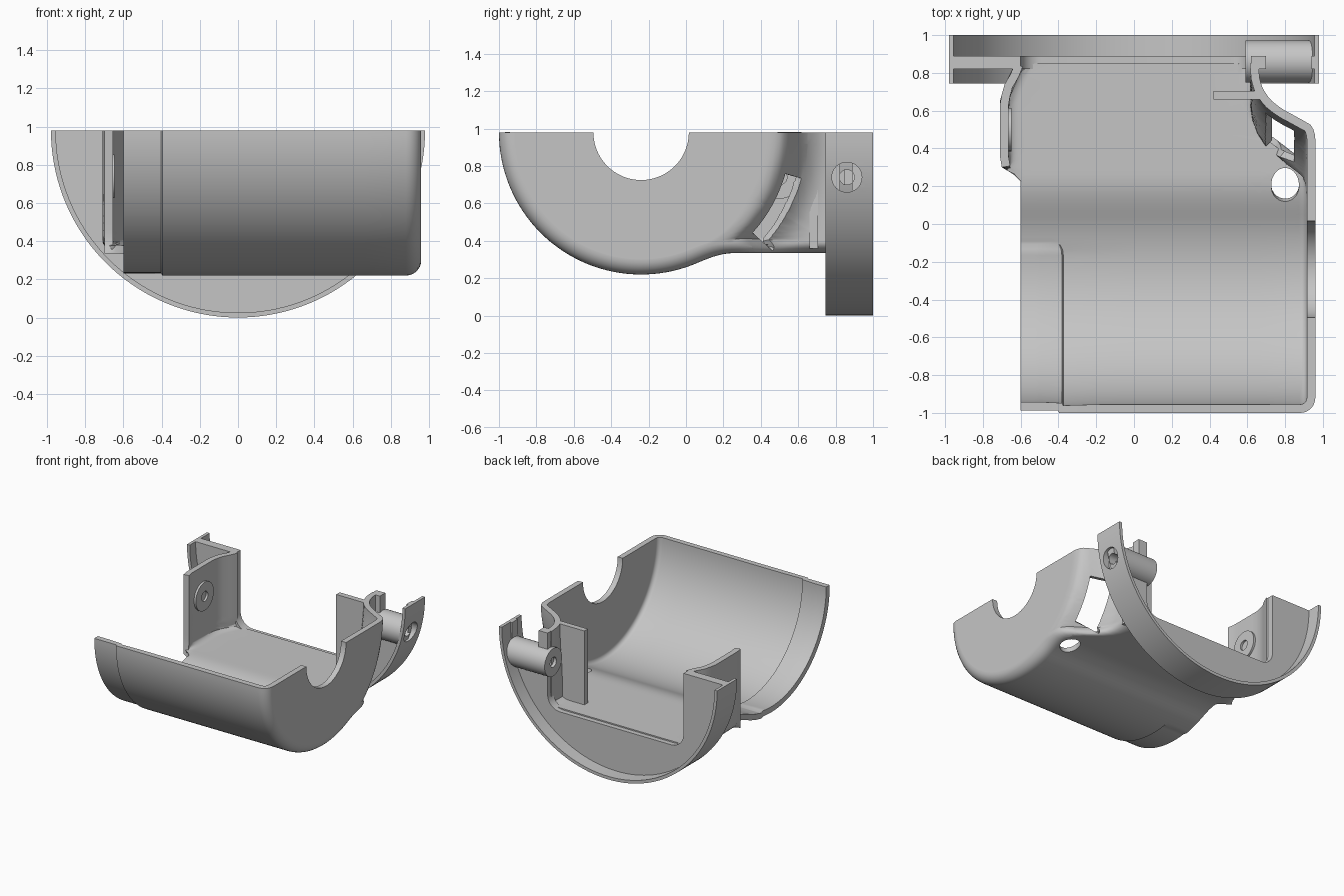
import bpy, bmesh, math
from mathutils import Vector

if "Cube" in bpy.data.objects:
    bpy.data.objects.remove(bpy.data.objects["Cube"])

grey = bpy.data.materials.new("plain grey")
grey.use_nodes = True
COLOUR = (0.56, 0.56, 0.56, 1)
grey.diffuse_color = COLOUR
grey.node_tree.nodes["Principled BSDF"].inputs["Base Color"].default_value = COLOUR

TOP, AXIS_Y, TROUGH_R, NOTCH_R = 0.98, -0.24, 0.76, 0.255
FLOOR_DROP, NECK_END, WALL = 0.645, 0.85, 0.045


def finish(name, bm):
    mesh = bpy.data.meshes.new(name)
    bm.to_mesh(mesh)
    bm.free()
    obj = bpy.data.objects.new(name, mesh)
    bpy.context.collection.objects.link(obj)
    mesh.materials.append(grey)
    return obj


def activate(obj):
    bpy.ops.object.select_all(action='DESELECT')
    bpy.context.view_layer.objects.active = obj
    obj.select_set(True)


def smooth(obj):
    activate(obj)
    bpy.ops.object.shade_smooth_by_angle(angle=math.radians(35))


def prism(name, points, axis, lo, hi):
    """Extrude a 2D outline along x (points are y, z) or y (points are x, z)."""
    place = (lambda a, b, h: (h, a, b)) if axis == 'X' else (lambda a, b, h: (a, h, b))
    bm = bmesh.new()
    face = bm.faces.new([bm.verts.new(place(a, b, lo)) for a, b in points])
    extruded = bmesh.ops.extrude_face_region(bm, geom=[face])
    shift = Vector(place(0, 0, hi - lo))
    bmesh.ops.translate(bm, vec=shift, verts=[v for v in extruded['geom'] if isinstance(v, bmesh.types.BMVert)])
    bmesh.ops.recalc_face_normals(bm, faces=bm.faces)
    return finish(name, bm)


def arc(cx, cz, r, start, end, steps=48):
    angles = [math.radians(start + (end - start) * i / steps) for i in range(steps + 1)]
    return [(cx + r * math.cos(a), cz + r * math.sin(a)) for a in angles]


def box(name, x, y, z):
    return prism(name, [(y[0], z[0]), (y[1], z[0]), (y[1], z[1]), (y[0], z[1])], 'X', *x)


def cut(obj, cutter, operation='DIFFERENCE'):
    activate(obj)
    mod = obj.modifiers.new("cut", 'BOOLEAN')
    mod.operation, mod.solver, mod.object = operation, 'EXACT', cutter
    bpy.ops.object.modifier_apply(modifier=mod.name)
    bpy.data.objects.remove(cutter)


def rod(name, r, y, z, lo, hi):
    return prism(name, arc(y, z, r, 0, 352.5, 47), 'X', lo, hi)


def tube(name, r, hole, y, z, lo, hi):
    obj = rod(name, r, y, z, lo, hi)
    cut(obj, rod("cutter", hole, y, z, lo - 0.1, hi + 0.1))
    return obj


def cut_window(bm, centre, reach, planes):
    """Open a hole in a sheet, bounded by planes (point, outward normal)."""
    inside = [f for f in bm.faces if (f.calc_center_median() - centre).length < reach]
    for point, normal in planes:
        geom = set(inside)
        for f in inside:
            geom.update(f.edges, f.verts)
        result = bmesh.ops.bisect_plane(bm, geom=list(geom), dist=0.00001, plane_co=point, plane_no=normal)
        inside = [f for f in result['geom'] if isinstance(f, bmesh.types.BMFace)
                  and (f.calc_center_median() - point).dot(normal) < 0]
    bmesh.ops.delete(bm, geom=inside, context='FACES')


def interpolate(table, t):
    if t <= table[0][0]:
        return table[0][1]
    for (a, va), (b, vb) in zip(table, table[1:]):
        if t <= b:
            return va + (vb - va) * (t - a) / (b - a)
    return table[-1][1]


# Side wall positions: right flare by radius, left wall by depth
FLARE = [(0.70, 0.96), (0.735, 0.953), (0.765, 0.935), (0.80, 0.875), (0.84, 0.80),
         (0.88, 0.74), (0.92, 0.705), (0.96, 0.68), (1.01, 0.665), (1.07, 0.66)]
LEFT = [(0.24, -0.6), (0.3, -0.70), (0.36, -0.71), (0.65, -0.71), (0.74, -0.685), (0.8, -0.65), (0.85, -0.63)]


def section(t):
    """Shell profile in the half-plane at angle t below the rear rim."""
    s, c = math.sin(t), math.cos(t)
    neck = FLOOR_DROP / max(s, 0.001) if c > 0 else 0
    blend = max(0.06 - abs(neck - TROUGH_R), 0) / 0.06
    floor = max(neck, TROUGH_R) + blend * blend * 0.015
    end = (NECK_END - AXIS_Y) / c if c > 0.3 else 9
    depth = lambda r: AXIS_Y + r * c
    limit = lambda fil: math.asin(max(0, min(1, (end - floor + fil) / fil)))

    # Notched end wall, flare and rounded right corner
    fil = 0.08 if floor < 0.8 else min(0.11, 0.08 + (floor - 0.8) * 0.3)
    stop = min(floor - fil, end)
    pts = [(0.96, NOTCH_R)]
    for i in range(19):
        r = 0.64 + (stop - 0.64) * i / 18
        pts.append((interpolate(FLARE, r), r))
    side, most = pts[-1][0], limit(fil)
    for i in range(1, 8):
        a = most * i / 7
        pts.append((side - fil * (1 - math.cos(a)), min(floor - fil + fil * math.sin(a), end)))

    # Floor, with a thinner lip on the open side of the trough
    right, r = pts[-1]
    lip = 0.013 if t > 1.4 else 0
    pts += [(right + (-0.396 - right) * i / 6, r) for i in range(1, 7)]
    pts.append((-0.404, r - lip))

    # Rounded left corner and left wall
    inner = 0.54 / c if c > 0.05 else 9
    high = max(0, floor - inner)
    fil = max(min(0.12, high), 0.00001)
    most = limit(fil)
    for i in range(8):
        a = most * (1 - i / 7) if high == 0 else most * i / 7
        r = min(floor - fil + fil * math.sin(math.pi / 2 - a if high == 0 else most - a), end)
        lean = 1 - math.sin(math.pi / 2 * i / 7) if high == 0 else 1 - math.cos(most - a)
        pts.append((interpolate(LEFT, depth(r)) + 0.1 * lean, r - lip))
    start = min(floor - fil, end)
    for i in range(1, 11):
        r = start + (min(inner, start) - start) * i / 10
        pts.append((interpolate(LEFT, depth(r)), r - lip))
    return [(x, AXIS_Y + r * c, TOP - r * s) for x, r in pts]


# Trough and neck shell, first as a sheet
bm = bmesh.new()
corner = math.atan(FLOOR_DROP / (NECK_END - AXIS_Y))
angles = sorted([math.pi * i / 90 for i in range(91)] + [corner])
rows = [[bm.verts.new(p) for p in section(t)] for t in angles]
for a, b in zip(rows, rows[1:]):
    for j in range(len(a) - 1):
        bm.faces.new((a[j], a[j + 1], b[j + 1], b[j]))
bmesh.ops.delete(bm, geom=[f for f in bm.faces if all(v.co.y > NECK_END - 0.001 for v in f.verts)], context='FACES')
bmesh.ops.remove_doubles(bm, verts=bm.verts, dist=0.0004)
bmesh.ops.dissolve_degenerate(bm, edges=bm.edges, dist=0.0002)
bm.normal_update()
middle = Vector((0, AXIS_Y, TOP))
if sum(f.normal.dot(f.calc_center_median() - middle) * f.calc_area() for f in bm.faces) < 0:
    bmesh.ops.reverse_faces(bm, faces=bm.faces)

# Slot and round hole through the shoulder
hi, lo = math.radians(16), math.radians(42)
cut_window(bm, Vector((0.8, 0.45, 0.6)), 0.45, [
    (Vector((0.73, 0, 0)), Vector((-1, 0, 0))), (Vector((0.87, 0, 0)), Vector((1, 0, 0))),
    (middle, Vector((0, math.sin(hi), math.cos(hi)))), (middle, Vector((0, -math.sin(lo), -math.cos(lo))))])
centre, across = Vector((0.8, 0.19, 0.36)), Vector((1, 0, 0))
along = Vector((0, 0.63, 0.44)).normalized()
spokes = [across * math.cos(k * math.pi / 12) + along * math.sin(k * math.pi / 12) for k in range(24)]
cut_window(bm, centre, 0.25, [(centre + n * 0.073, n) for n in spokes])

# Wall thickness
shell = finish("trough_and_neck", bm)
activate(shell)
solid = shell.modifiers.new("thickness", 'SOLIDIFY')
solid.thickness, solid.offset = WALL, -1
bpy.ops.object.modifier_apply(modifier=solid.name)
smooth(shell)

# Flange rim and recessed plate
rim = prism("flange_rim", arc(0, TOP, 0.98, 180, 360, 72) + arc(0, TOP, 0.955, 360, 180, 72), 'Y', 0.745, 1.0)
opening = ([(0.62, TOP)] + arc(0.51, 0.48, 0.11, 0, -90, 8)
           + arc(-0.49, 0.48, 0.11, -90, -180, 8) + [(-0.6, TOP)])
plate = prism("flange_plate", arc(0, TOP, 0.96, 180, 360, 72) + opening, 'Y', 0.82, 0.89)
cut(plate, box("cutter", (0.7, 0.94), (0.7, 1), (0.82, 1.1)))
cut(plate, rod("cutter", 0.04, 0.86, 0.74, 0.5, 1.1))
cut(rim, rod("cutter", 0.08, 0.86, 0.74, 0.8, 1.1))

# Screw tube trimmed to the rim, with a counterbore
screw = tube("screw_tube", 0.112, 0.04, 0.86, 0.74, 0.59, 0.96)
cut(screw, prism("cutter", arc(0, TOP, 0.966, 180, 360, 72), 'Y', 0.7, 1.1), 'INTERSECT')
cut(screw, rod("cutter", 0.08, 0.86, 0.74, 0.9, 1.1))

# Wall boss and inner rib
boss = tube("wall_boss", 0.115, 0.04, 0.5, 0.74, -0.675, -0.648)
rib = box("inner_rib", (0.42, 0.67), (0.66, 0.705), (0.36, TOP))
for part in (rim, plate, screw, boss):
    smooth(part)
